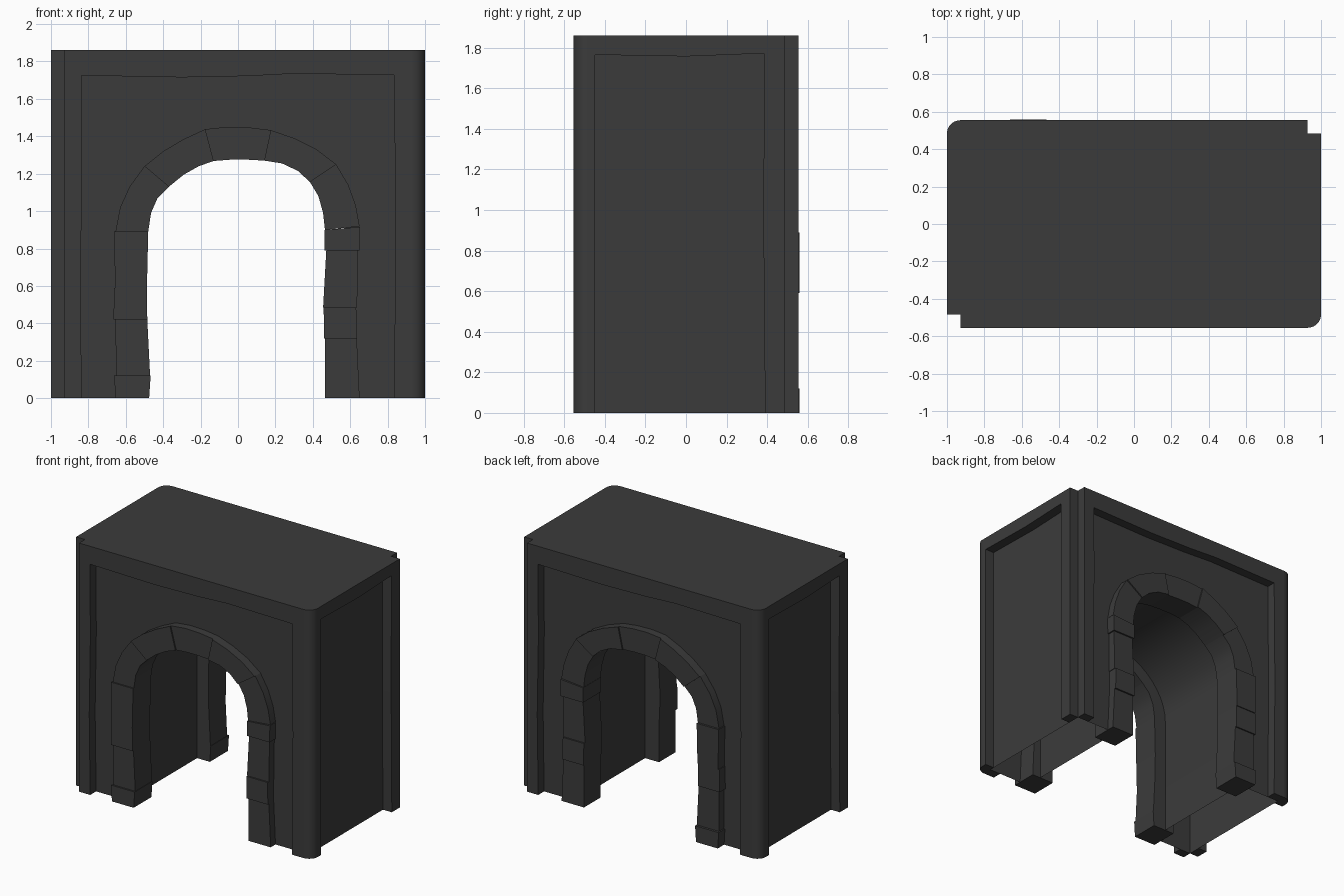
import bpy, bmesh, math
from mathutils import Matrix

if "Cube" in bpy.data.objects:
    bpy.data.objects.remove(bpy.data.objects["Cube"])

H = 1.86
XW, YW, T = 0.927, 0.485, 0.07   # wall half sizes, frame thickness

# Dark stone colour
dark = bpy.data.materials.new("dark_stone")
dark.diffuse_color = (0.0437, 0.0437, 0.0437, 1)
dark.use_nodes = True
dark.node_tree.nodes["Principled BSDF"].inputs["Base Color"].default_value = dark.diffuse_color


def prism(name, pts, place, a, b, smooth=False, open_bottom=False, turn=False):
    """Extrude a 2D outline between a and b; place maps (u, v, w) to xyz."""
    bm = bmesh.new()
    lo = [bm.verts.new(place(u, v, a)) for u, v in pts]
    hi = [bm.verts.new(place(u, v, b)) for u, v in pts]
    bm.faces.new(lo)
    bm.faces.new(hi)
    n = len(pts)
    for i in range(n):
        j = (i + 1) % n
        bm.faces.new((lo[i], lo[j], hi[j], hi[i]))
    if turn:
        bm.transform(Matrix.Rotation(math.pi, 4, 'Z'))
    bmesh.ops.recalc_face_normals(bm, faces=bm.faces)
    if open_bottom:
        low = [f for f in bm.faces if all(v.co.z < 1e-5 for v in f.verts)]
        bmesh.ops.delete(bm, geom=low, context='FACES_ONLY')
    me = bpy.data.meshes.new(name)
    bm.to_mesh(me)
    bm.free()
    me.materials.append(dark)
    ob = bpy.data.objects.new(name, me)
    bpy.context.collection.objects.link(ob)
    if smooth:
        bpy.ops.object.select_all(action='DESELECT')
        ob.select_set(True)
        bpy.context.view_layer.objects.active = ob
        bpy.ops.object.shade_smooth_by_angle(angle=math.radians(30))
    return ob


def xz(u, v, w):
    return (u, w, v)


def yz(u, v, w):
    return (w, u, v)


def xy(u, v, w):
    return (u, v, w)


# Main wall block with the arched tunnel, open underneath
N = 24
tunnel = [(0.58 * math.cos(math.pi * i / N), 0.89 + 0.47 * math.sin(math.pi * i / N))
          for i in range(N + 1)]
wall = [(-XW, 0), (-XW, H), (XW, H), (XW, 0), (0.58, 0)] + tunnel + [(-0.58, 0)]
prism("wall_with_tunnel", wall, xz, -YW, YW, smooth=True, open_bottom=True)

# Raised frames with slightly uneven inner edges, plus the rounded corner posts
front_frame = [(-XW, 0), (-0.835, 0), (-0.843, 0.6), (-0.833, 1.2), (-0.838, 1.725),
               (-0.3, 1.715), (0.05, 1.722), (0.3, 1.735), (0.835, 1.727),
               (0.842, 0.9), (0.835, 0), (XW, 0), (XW, H), (-XW, H)]
side_frame = [(-YW, 0), (-0.448, 0), (-0.448, 1.765), (0, 1.757), (0.385, 1.772),
              (0.382, 0.9), (0.39, 0), (YW, 0), (YW, H), (-YW, H)]
post = [(XW, -YW)] + [(XW + (1 - XW) * math.sin(t), -YW - T * math.cos(t))
                      for t in [math.pi / 2 * i / 10 for i in range(11)]]
for label, turn in (("front", False), ("back", True)):
    prism(label + "_frame", front_frame, xz, -YW - T, -YW, turn=turn)
    prism(label + "_side_frame", side_frame, yz, XW, 1.0, turn=turn)
    prism(label + "_corner_post", post, xy, 0, H, smooth=True, turn=turn)

# Jamb stones: z bottom, z top, x at bottom, x at top, back face y
jambs = [
    (0, 0.12, (-0.655, -0.475), (-0.662, -0.467), 0.56),
    (0.12, 0.42, (-0.652, -0.47), (-0.655, -0.485), 0.543),
    (0.42, 0.59, (-0.665, -0.485), (-0.663, -0.487), 0.553),
    (0.59, 0.89, (-0.657, -0.487), (-0.662, -0.48), 0.56),
    (0, 0.32, (0.465, 0.65), (0.465, 0.635), 0.542),
    (0.32, 0.485, (0.46, 0.635), (0.458, 0.632), 0.554),
    (0.485, 0.79, (0.455, 0.637), (0.472, 0.64), 0.543),
    (0.79, 0.905, (0.463, 0.65), (0.463, 0.652), 0.555),
]
stones = [([(b[0], z0), (b[1], z0), (t[1], z1 + (0.01 if z0 == 0.79 else 0)),
            (t[0], z1 - (0.005 if z0 == 0.79 else 0))], y)
          for z0, z1, b, t, y in jambs]

# Arch stones: matched inner and outer curve points, cut into five blocks
inner = [(-0.48, 0.89), (-0.465, 0.99), (-0.43, 1.07), (-0.37, 1.13), (-0.29, 1.195),
         (-0.21, 1.24), (-0.13, 1.268), (-0.04, 1.275), (0.05, 1.275), (0.14, 1.27),
         (0.235, 1.255), (0.32, 1.215), (0.385, 1.155), (0.43, 1.08), (0.455, 0.99),
         (0.465, 0.9)]
outer = [(-0.655, 0.89), (-0.63, 1.02), (-0.58, 1.13), (-0.5, 1.24), (-0.4, 1.32),
         (-0.29, 1.385), (-0.175, 1.438), (-0.06, 1.45), (0.06, 1.447), (0.175, 1.433),
         (0.3, 1.39), (0.42, 1.33), (0.525, 1.25), (0.59, 1.14), (0.63, 1.03),
         (0.65, 0.918)]
for i, y in zip(range(0, 15, 3), (0.545, 0.554, 0.544, 0.554, 0.545)):
    stones.append((inner[i:i + 4] + outer[i:i + 4][::-1], y))

# Both portals share the same stones; the front ones stay within the frame
for k, (pts, y) in enumerate(stones):
    arch = k >= len(jambs)
    kind = "arch_stone" if arch else "jamb_stone"
    prism("front_%s_%d" % (kind, k), pts, xz, -min(y, 0.555), -0.345, smooth=arch)
    prism("back_%s_%d" % (kind, k), pts, xz, 0.345, y, smooth=arch)
